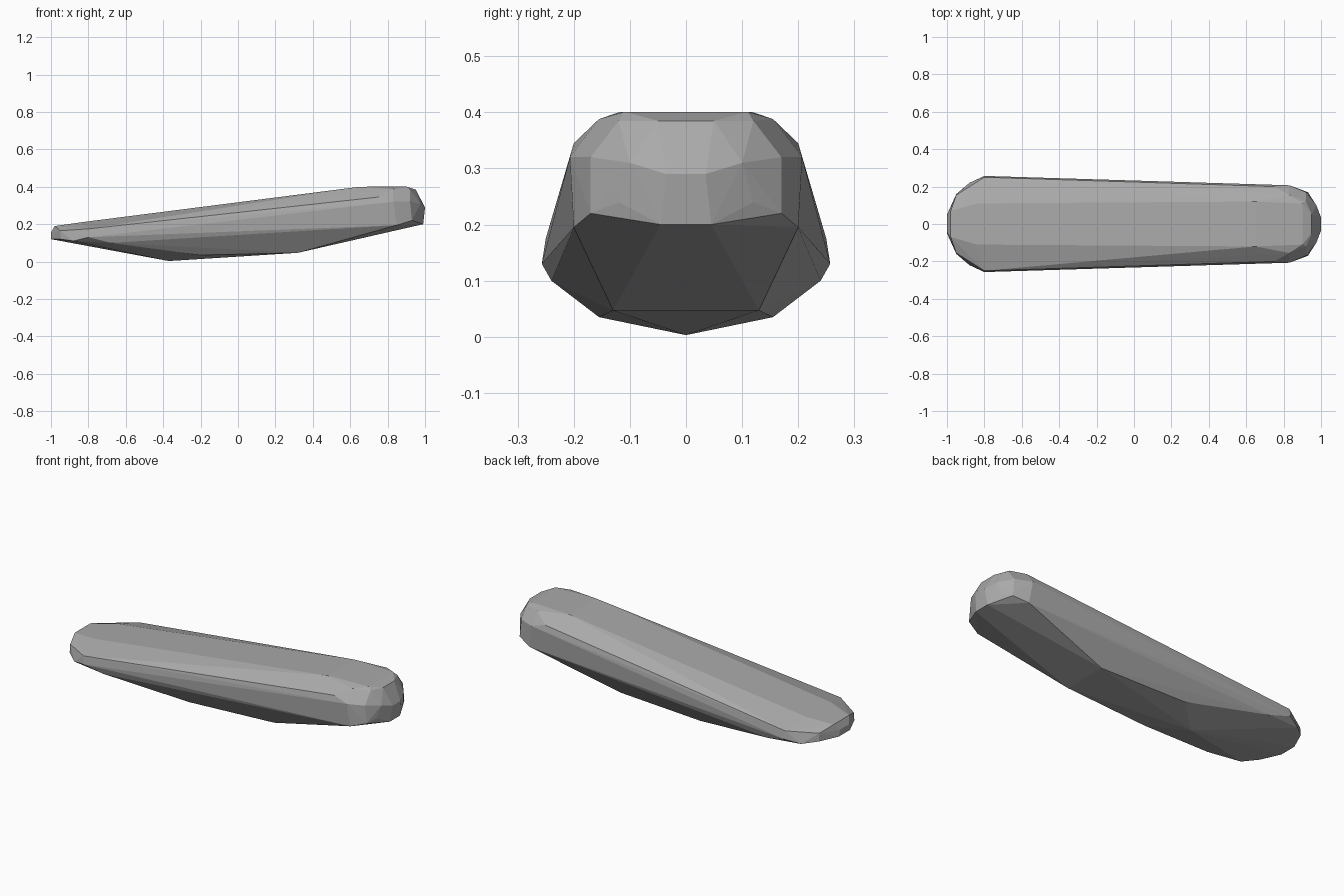
import bpy
import bmesh

# Remove the default object
default_cube = bpy.data.objects.get("Cube")
if default_cube:
    bpy.data.objects.remove(default_cube, do_unlink=True)


def make_material(name, colour):
    material = bpy.data.materials.new(name)
    material.use_nodes = True
    material.diffuse_color = colour
    shader = next(node for node in material.node_tree.nodes if node.type == 'BSDF_PRINCIPLED')
    shader.inputs["Base Color"].default_value = colour
    shader.inputs["Roughness"].default_value = 0.8
    return material


def faceted_hull(name, corner_groups, material):
    """Wrap a flat-faced convex shell round corners mirrored across the long axis."""
    mesh = bpy.data.meshes.new(name)
    shell = bmesh.new()
    for group in corner_groups:
        for x, half_width, z in group:
            sides = (-1, 1) if half_width else (1,)
            for side in sides:
                shell.verts.new((x, side * half_width, z))
    result = bmesh.ops.convex_hull(shell, input=shell.verts[:], use_existing_faces=False)
    # Drop any corners that fell inside the shell
    loose = [v for v in shell.verts if not v.link_faces]
    bmesh.ops.delete(shell, geom=loose, context='VERTS')
    bmesh.ops.recalc_face_normals(shell, faces=shell.faces[:])
    for face in shell.faces:
        face.smooth = False
    shell.to_mesh(mesh)
    shell.free()
    mesh.materials.append(material)
    body = bpy.data.objects.new(name, mesh)
    bpy.context.collection.objects.link(body)
    return body


# Low, wide, thin end
thin_end = [
    (-1, .05, .12), (-1, .04, .155), (-.98, .07, .19),
    (-.95, .16, .12), (-.95, .155, .165), (-.88, .22, .11),
    (-.8, .257, .13), (-.8, .25, .175), (-.84, .11, .21),
]

# Shallow keel along the underside
keel = [
    (-.37, 0, .003), (-.68, .24, .1), (-.2, .155, .035), (.32, .13, .047),
]

# Raised, rounded thick end
thick_end = [
    (.85, .2, .195), (.83, .207, .32), (.93, .17, .22),
    (.96, .12, .24), (.99, .045, .2), (1, .035, .29),
    (.975, .1, .31), (.92, .17, .32), (.92, .12, .385),
    (.95, .05, .385), (.75, .2, .345), (.83, .155, .388),
    (.65, .12, .4), (.9, .11, .401),
]

grey_stone = make_material("stone grey", (.4, .4, .4, 1))
faceted_hull("stone_slab", (thin_end, keel, thick_end), grey_stone)
